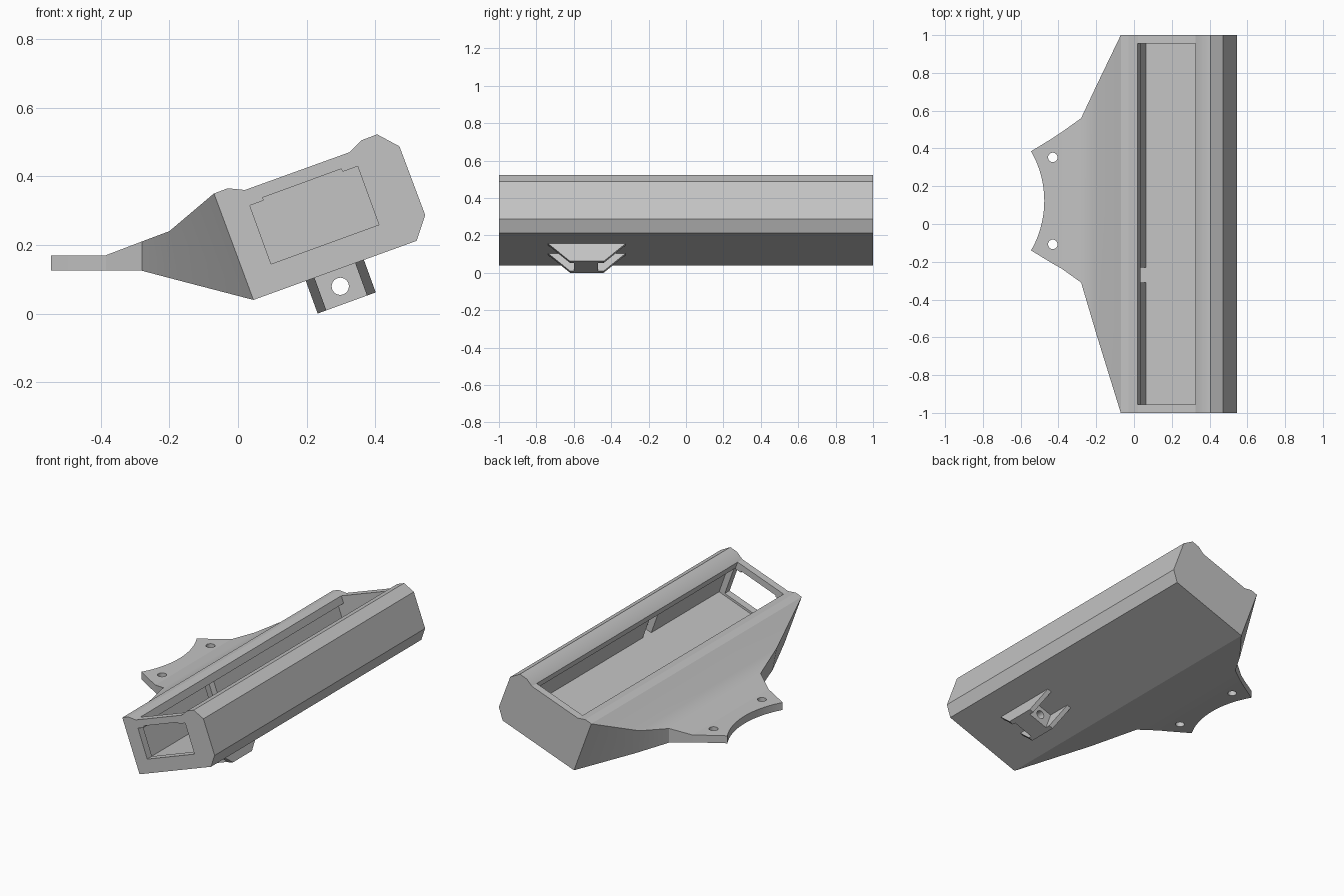
import bpy, bmesh, math
from mathutils import Matrix

cube = bpy.data.objects.get("Cube")
if cube:
    bpy.data.objects.remove(cube, do_unlink=True)

grey = bpy.data.materials.new("light_grey")
grey.use_nodes = True
colour = (0.55, 0.55, 0.55, 1)
grey.diffuse_color = colour
grey.node_tree.nodes["Principled BSDF"].inputs["Base Color"].default_value = colour

# The housing leans 20 degrees about the long axis
TILT = Matrix.Rotation(math.radians(-20), 4, 'Y')


def make(name, bm, tilt=False):
    if tilt:
        bm.transform(TILT)
    bmesh.ops.recalc_face_normals(bm, faces=bm.faces)
    mesh = bpy.data.meshes.new(name)
    bm.to_mesh(mesh)
    bm.free()
    mesh.materials.append(grey)
    obj = bpy.data.objects.new(name, mesh)
    bpy.context.collection.objects.link(obj)
    return obj


def loft(name, rings, tilt=False, caps=True):
    bm = bmesh.new()
    loops = [[bm.verts.new(p) for p in ring] for ring in rings]
    n = len(loops[0])
    for a, b in zip(loops, loops[1:]):
        for i in range(n):
            j = (i + 1) % n
            bm.faces.new((a[i], a[j], b[j], b[i]))
    if caps:
        bm.faces.new(loops[0])
        bm.faces.new(loops[-1])
    return make(name, bm, tilt)


def prism(name, profile, y0, y1, tilt=True):
    return loft(name, [[(x, y, z) for x, z in profile] for y in (y0, y1)], tilt)


def box(name, x0, x1, y0, y1, z0, z1):
    return prism(name, [(x0, z0), (x1, z0), (x1, z1), (x0, z1)], y0, y1)


def drill(name, radius, centre, depth, turn=None, tilt=False):
    bm = bmesh.new()
    bmesh.ops.create_cone(bm, cap_ends=True, segments=32, radius1=radius,
                          radius2=radius, depth=depth)
    if turn:
        bm.transform(turn)
    bm.transform(Matrix.Translation(centre))
    return make(name, bm, tilt)


def cut(obj, cutters):
    for c in cutters:
        c.hide_render = True
        mod = obj.modifiers.new("cut", 'BOOLEAN')
        mod.operation, mod.solver, mod.object = 'DIFFERENCE', 'EXACT', c
    bpy.context.view_layer.update()
    deps = bpy.context.evaluated_depsgraph_get()
    mesh = bpy.data.meshes.new_from_object(obj.evaluated_get(deps))
    obj.modifiers.clear()
    obj.data = mesh
    for c in cutters:
        bpy.data.objects.remove(c, do_unlink=True)


# Long housing
outline = [(-0.07, 0.35), (-0.03, 0.365), (0.02, 0.36), (0.325, 0.47),
           (0.36, 0.505), (0.405, 0.522), (0.47, 0.487), (0.545, 0.287),
           (0.52, 0.212), (0.045, 0.04)]
housing = prism("housing", outline, -1, 1, tilt=False)

# Tray with overhanging lips, end window and side recesses
tray = prism("tray_cutter", [(0.10, 0.09), (0.51, 0.09), (0.51, 0.288),
             (0.466, 0.288), (0.466, 0.6), (0.141, 0.6), (0.141, 0.288),
             (0.10, 0.288)], -0.955, 0.955)
window = prism("window_cutter", [(0.14, 0.103), (0.474, 0.103), (0.474, 0.284),
               (0.427, 0.284), (0.427, 0.293), (0.183, 0.293),
               (0.183, 0.284), (0.14, 0.284)], -1.1, -0.9)
recesses = [box("recess_cutter", a, b, -0.31, -0.23, 0.09, 0.288)
            for a, b in ((0.063, 0.12), (0.49, 0.547))]
cut(housing, [tray, window] + recesses)

# Neck tapering from the housing to the mounting plate
stations = [(-0.07, 0.35, 0.045, 0.04, -1, 1),
            (-0.20, 0.24, -0.17, 0.096, -0.58, 0.73),
            (-0.28, 0.21, -0.28, 0.125, -0.31, 0.56),
            (-0.385, 0.17, -0.385, 0.125, -0.235, 0.485)]
neck = loft("neck", [[(xt, y0, zt), (xt, y1, zt), (xb, y1, zb), (xb, y0, zb)]
                     for xt, zt, xb, zb, y0, y1 in stations], caps=False)

# Mounting plate with a concave end and two screw holes
mid, radius = 0.1225, 0.527
half = math.asin(0.2625 / radius)
edge = [(-0.385, 0.485), (-0.43, 0.455)]
for i in range(25):
    a = half * (1 - i / 12)
    edge.append((-1.002 + radius * math.cos(a), mid + radius * math.sin(a)))
edge += [(-0.43, -0.21), (-0.385, -0.235)]
plate = loft("mounting_plate", [[(x, y, z) for x, y in edge] for z in (0.125, 0.17)])
cut(plate, [drill("screw_cutter", 0.025, (-0.43, y, 0.15), 0.2)
            for y in (mid - 0.23, mid + 0.23)])

# Underside bracket: two tapered ribs joined by a drilled web
ribs = []
for name, a, b in (("left_rib", 0.371, 0.398), ("right_rib", 0.218, 0.245)):
    side = [(-0.74, 0.024), (-0.32, 0.024), (-0.44, -0.079), (-0.62, -0.079)]
    ribs.append(loft(name, [[(x, y, z) for y, z in side] for x in (a, b)], True))
web = box("bracket_web", 0.245, 0.371, -0.6, -0.47, -0.079, 0.024)
cut(web, [drill("pin_cutter", 0.025, (0.307, -0.53, -0.027), 0.4,
                Matrix.Rotation(math.pi / 2, 4, 'X'), True)])

# Soft shading across shallow bends
for obj in [housing, neck, plate, web] + ribs:
    bpy.ops.object.select_all(action='DESELECT')
    obj.select_set(True)
    bpy.context.view_layer.objects.active = obj
    bpy.ops.object.shade_smooth_by_angle(angle=math.radians(25))
